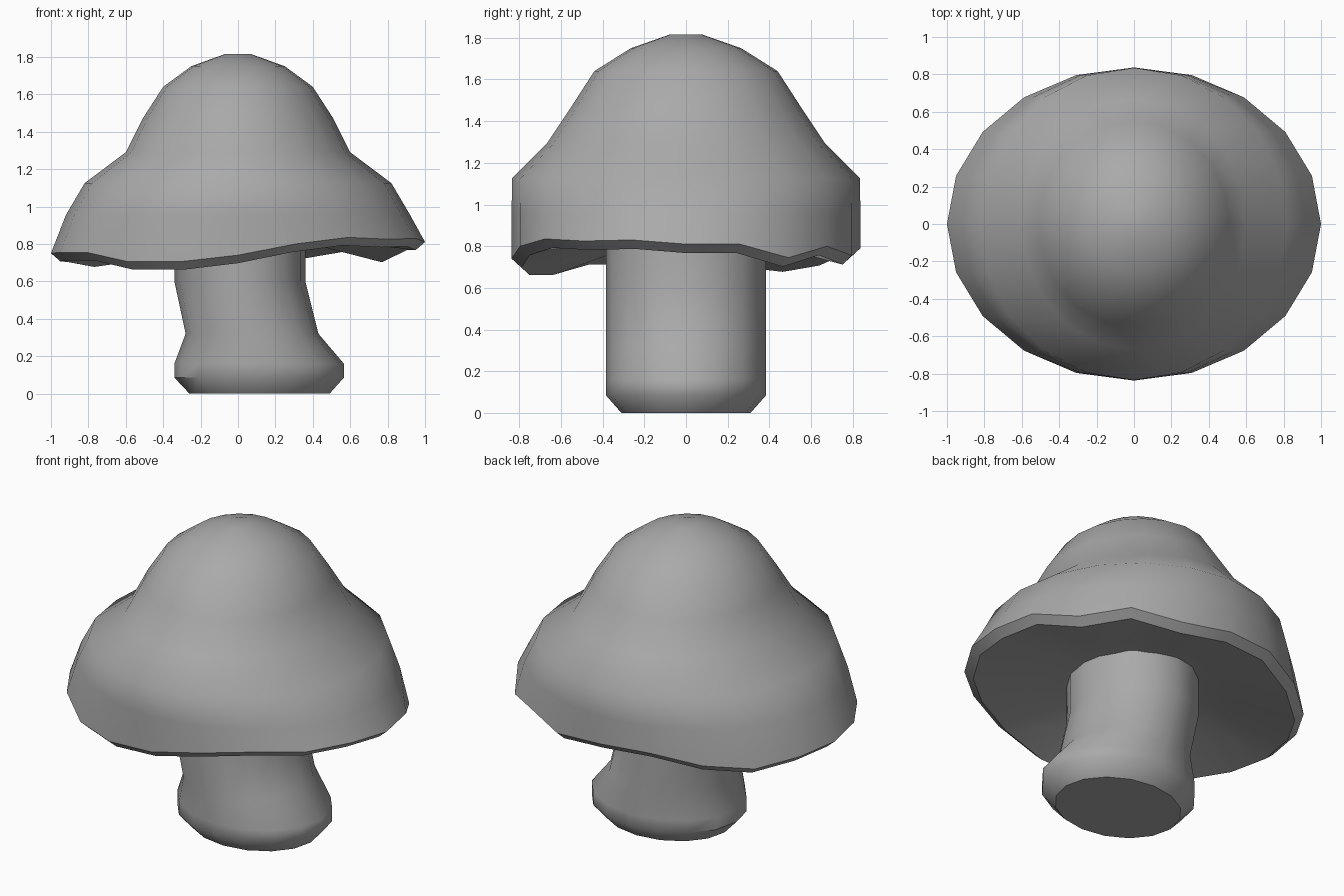
import bpy, bmesh, math

if "Cube" in bpy.data.objects:
    bpy.data.objects.remove(bpy.data.objects["Cube"], do_unlink=True)

grey = bpy.data.materials.new("plain_grey")
grey.use_nodes = True
COLOUR = (0.4, 0.4, 0.4, 1)
grey.diffuse_color = COLOUR
grey.node_tree.nodes["Principled BSDF"].inputs["Base Color"].default_value = COLOUR


def ring(bm, sides, cx, rx, ry, height):
    """One elliptical loop of vertices; height is a number or one per vertex."""
    verts = []
    for i in range(sides):
        a = math.tau * i / sides
        z = height[i] if isinstance(height, list) else height
        verts.append(bm.verts.new((cx + rx * math.cos(a), ry * math.sin(a), z)))
    return verts


def loft(name, sides, rings, smooth_angle):
    """Skin a stack of loops and close both ends."""
    bm = bmesh.new()
    loops = [ring(bm, sides, *r) for r in rings]
    for low, high in zip(loops, loops[1:]):
        for i in range(sides):
            j = (i + 1) % sides
            bm.faces.new((low[i], low[j], high[j], high[i]))
    bm.faces.new(loops[0][::-1])
    bm.faces.new(loops[-1])
    bmesh.ops.recalc_face_normals(bm, faces=bm.faces)
    mesh = bpy.data.meshes.new(name)
    bm.to_mesh(mesh)
    bm.free()
    mesh.materials.append(grey)
    obj = bpy.data.objects.new(name, mesh)
    bpy.context.collection.objects.link(obj)
    bpy.ops.object.select_all(action="DESELECT")
    obj.select_set(True)
    bpy.context.view_layer.objects.active = obj
    bpy.ops.object.shade_smooth_by_angle(angle=math.radians(smooth_angle))
    return obj


# Leaning stem with a swollen, bevelled foot
loft("stem", 16, [
    (0.115, 0.375, 0.31, 0),
    (0.113, 0.453, 0.385, 0.085),
    (0.113, 0.453, 0.385, 0.16),
    (0.075, 0.355, 0.385, 0.32),
    (0.01, 0.35, 0.385, 0.6),
    (0.01, 0.35, 0.385, 0.9),
], 42)

# Wavy rim heights, counter-clockwise from the +x side
rim = [0.81, 0.81, 0.745, 0.80, 0.755, 0.79, 0.80, 0.75, 0.72, 0.745,
       0.75, 0.755, 0.755, 0.705, 0.705, 0.74, 0.80, 0.835, 0.825, 0.83]
lip = [z - 0.043 for z in rim]
gills = [0.8 + 0.4 * (z - 0.78) for z in rim]

# Bell-shaped cap: underside, thin lip, flared skirt and dome
loft("cap", 20, [
    (0, 0.30, 0.30, 0.84),
    (0, 0.55, 0.48, gills),
    (0, 0.95, 0.79, lip),
    (0, 1.0, 0.837, rim),
    (0, 0.92, 0.837, 0.955),
    (0, 0.82, 0.835, 1.125),
    (0, 0.60, 0.67, 1.29),
    (0, 0.51, 0.55, 1.47),
    (0, 0.40, 0.44, 1.64),
    (0, 0.25, 0.265, 1.75),
    (0, 0.07, 0.08, 1.815),
], 46)
